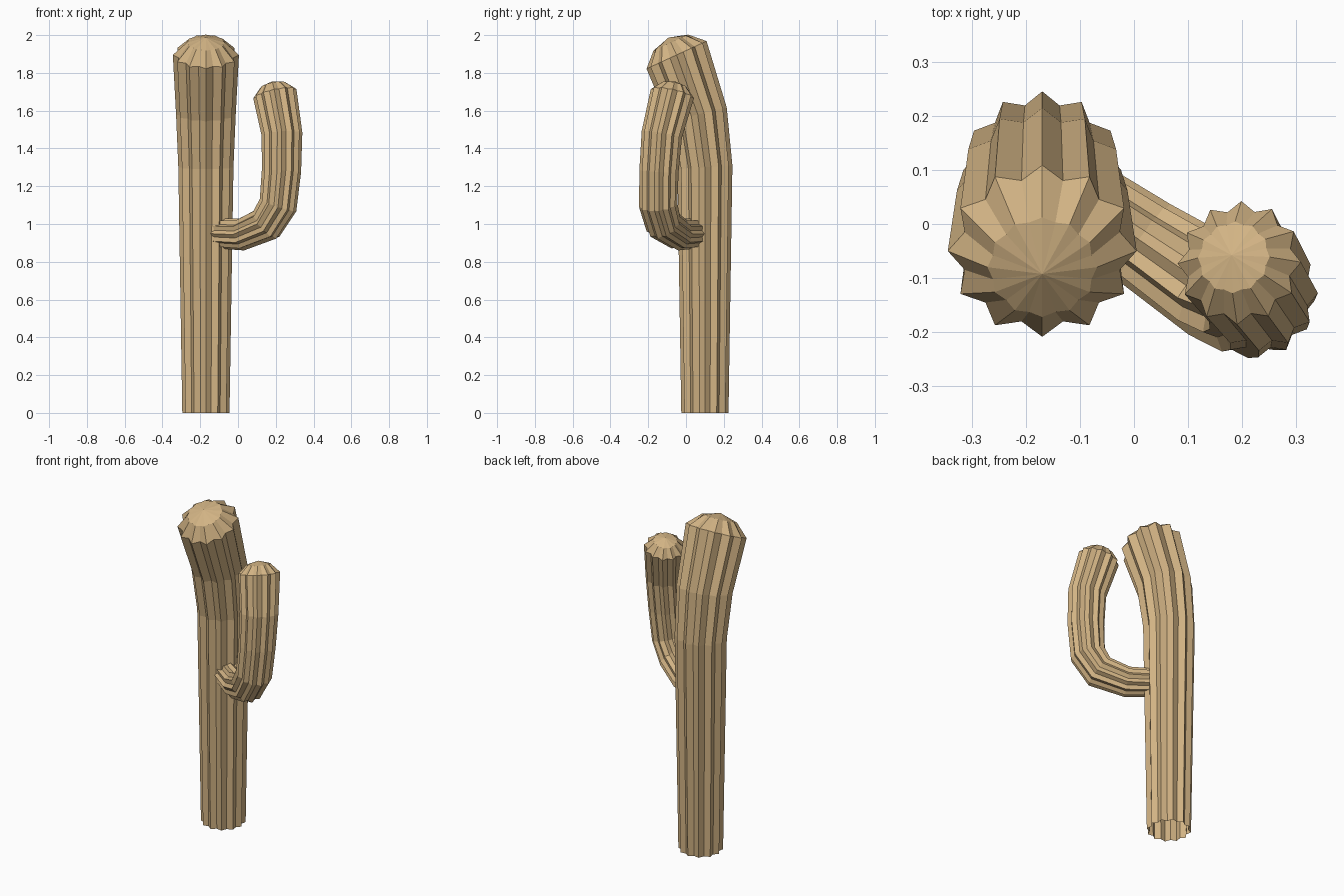
import bpy, bmesh, math
from mathutils import Vector

if "Cube" in bpy.data.objects:
    bpy.data.objects.remove(bpy.data.objects["Cube"])

RIBS = 12

mat = bpy.data.materials.new("dry_tan")
mat.diffuse_color = (0.64, 0.45, 0.23, 1)
mat.use_nodes = True
mat.node_tree.nodes["Principled BSDF"].inputs["Base Color"].default_value = mat.diffuse_color


def ribbed_tube(name, path, side, end_dir):
    """Sweep a ribbed star section along (x, y, z, radius) points and add a domed tip."""
    pts = [Vector(p[:3]) for p in path]
    radii = [p[3] for p in path]
    end = Vector(end_dir).normalized()
    dirs = []
    for i, p in enumerate(pts):
        before = (p - pts[i - 1]).normalized() if i else Vector()
        after = (pts[i + 1] - p).normalized() if i < len(pts) - 1 else Vector()
        dirs.append((before + after).normalized())
    dirs[-1] = end
    sections = [(p, r, t, 0.85) for p, r, t in zip(pts, radii, dirs)]

    # Shallow dome: one smaller, rounder ring below the apex
    rim = radii[-1]
    sections.append((pts[-1] + end * rim * 0.41, rim * 0.58, end, 0.93))

    bm = bmesh.new()
    rings = []
    for centre, r, t, groove in sections:
        u = Vector(side)
        u = (u - t * u.dot(t)).normalized()
        v = t.cross(u)
        ring = []
        for k in range(RIBS * 2):
            a = math.pi * k / RIBS
            rad = r * (groove if k % 2 else 1)
            ring.append(bm.verts.new(centre + (u * math.cos(a) + v * math.sin(a)) * rad))
        rings.append(ring)
    n = RIBS * 2
    for lo, hi in zip(rings, rings[1:]):
        for k in range(n):
            m = (k + 1) % n
            bm.faces.new((lo[k], lo[m], hi[m], hi[k]))
    apex = bm.verts.new(pts[-1] + end * rim * 0.58)
    for k in range(n):
        bm.faces.new((rings[-1][k], rings[-1][(k + 1) % n], apex))

    mesh = bpy.data.meshes.new(name)
    bm.to_mesh(mesh)
    bm.free()
    mesh.materials.append(mat)
    obj = bpy.data.objects.new(name, mesh)
    bpy.context.collection.objects.link(obj)
    return obj


# Trunk: straight, then bending to the front, open at the bottom
ribbed_tube("trunk", [
    (-0.17, 0.10, 0.0, 0.125),
    (-0.17, 0.10, 1.30, 0.146),
    (-0.17, 0.062, 1.58, 0.158),
    (-0.17, -0.05, 1.895, 0.175),
], (1, 0, 0), (0, -0.42, 0.91))

# Arm: leaves the trunk sideways, turns up and leans back towards it
ribbed_tube("arm", [
    (-0.13, 0.065, 0.95, 0.078),
    (0.02, -0.035, 0.945, 0.086),
    (0.15, -0.12, 1.0, 0.098),
    (0.212, -0.147, 1.10, 0.102),
    (0.23, -0.143, 1.28, 0.104),
    (0.233, -0.128, 1.475, 0.108),
    (0.195, -0.072, 1.69, 0.117),
], (0.5, 0.866, 0), (-0.22, 0.22, 1))
